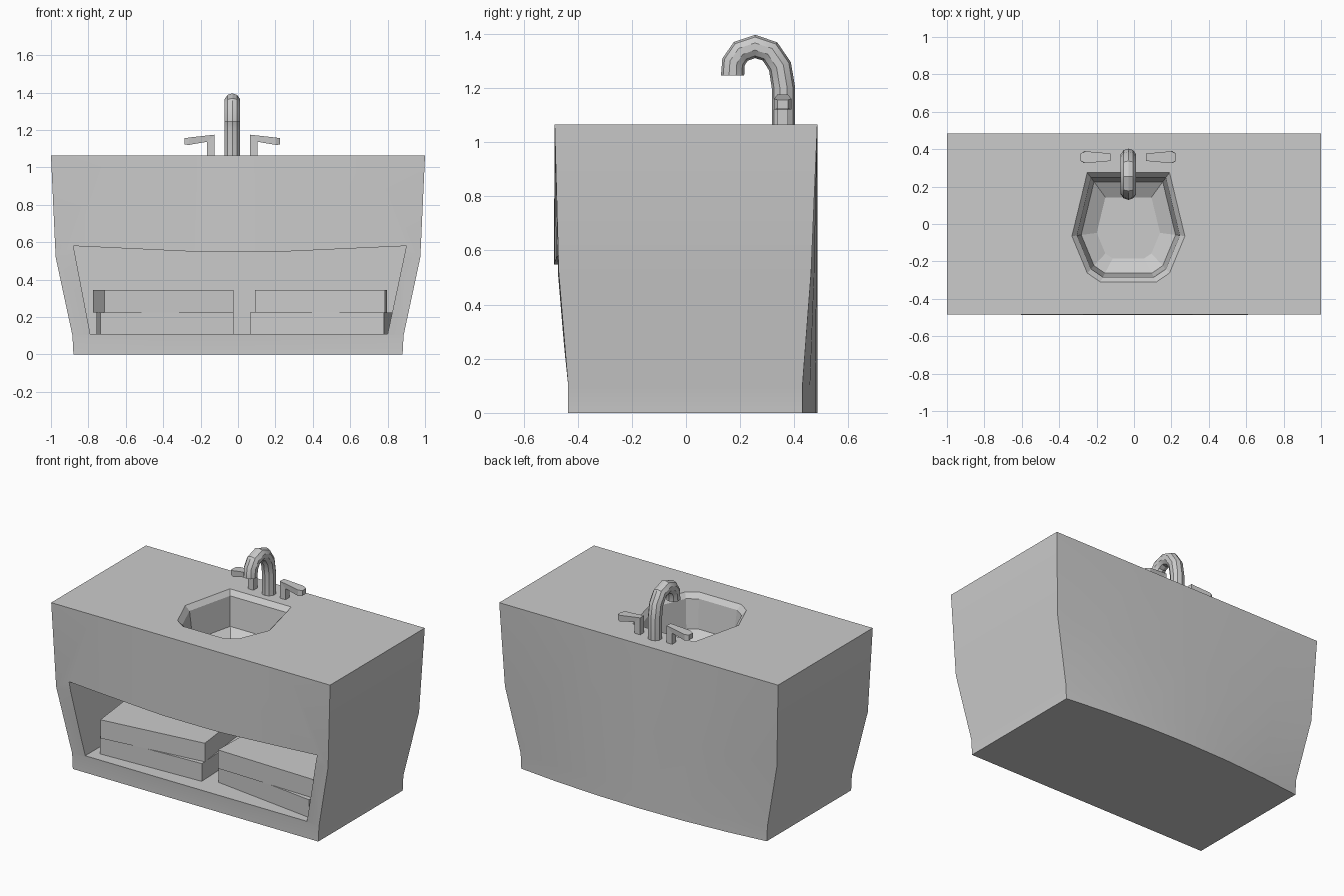
import bpy, bmesh, math

if "Cube" in bpy.data.objects:
    bpy.data.objects.remove(bpy.data.objects["Cube"])

CX = -0.03   # centre line of the basin and taps


def mesh_object(name, bm, smooth=False):
    bmesh.ops.recalc_face_normals(bm, faces=bm.faces)
    me = bpy.data.meshes.new(name)
    bm.to_mesh(me)
    bm.free()
    ob = bpy.data.objects.new(name, me)
    bpy.context.collection.objects.link(ob)
    if smooth:
        smooth_by_angle(ob)
    return ob


def smooth_by_angle(ob, deg=30):
    bpy.ops.object.select_all(action='DESELECT')
    ob.select_set(True)
    bpy.context.view_layer.objects.active = ob
    bpy.ops.object.shade_smooth_by_angle(angle=math.radians(deg))


def loft(name, rings, smooth=False):
    """Skin a closed solid through rings with equal point counts."""
    bm = bmesh.new()
    vs = [[bm.verts.new(p) for p in r] for r in rings]
    n = len(vs[0])
    for a, b in zip(vs, vs[1:]):
        for i in range(n):
            bm.faces.new((a[i], a[(i + 1) % n], b[(i + 1) % n], b[i]))
    bm.faces.new(vs[0])
    bm.faces.new(vs[-1])
    return mesh_object(name, bm, smooth)


def cut(target, cutter):
    cutter.hide_render = True
    mod = target.modifiers.new("cut", 'BOOLEAN')
    mod.object = cutter
    mod.solver = 'EXACT'
    bpy.context.view_layer.objects.active = target
    bpy.ops.object.modifier_apply(modifier=mod.name)
    bpy.data.objects.remove(cutter)


# Cabinet: tapered body with slightly bowed front and back
# level: z, half width, front corner, front centre, back corner, back centre
LEVELS = [(0, .88, -.435, -.435, .43, .485),
          (.1, .885, -.435, -.435, .43, .485),
          (.52, .975, -.47, -.488, .462, .485),
          (1.065, 1.0, -.485, -.485, .485, .485)]
T = [-1, -.7, -.35, 0, .35, .7, 1]
rings = []
for z, hx, f0, f1, b0, b1 in LEVELS:
    front = [(t * hx, f1 + (f0 - f1) * t * t, z) for t in T]
    back = [(t * hx, b1 + (b0 - b1) * t * t, z) for t in reversed(T)]
    rings.append(front + back)
cabinet = loft("cabinet", rings)

# Open shelf recess
opening = [(-.88, .58), (-.2, .548), (.2, .548), (.9, .58), (.8, .11), (-.79, .11)]
cut(cabinet, loft("shelf_cutter", [[(x, y, z) for x, z in opening] for y in (-.7, .35)]))

# Basin: octagonal bowl cut into the worktop
half = [(.22, .275), (.302, -.065), (.22, -.262), (.15, -.31)]
outline = half + [(-x, y) for x, y in reversed(half)]
bowl = [(1.2, 1), (1.065, 1), (1.035, .91), (.85, .835), (.80, .56)]
cut(cabinet, loft("basin_cutter", [
    [(CX + x * s, -.025 + (y + .025) * s, z) for x, y in outline] for z, s in bowl]))
smooth_by_angle(cabinet, 15)

# Spout: bent round tube
path = [(.36, 1.06), (.36, 1.20), (.347, 1.28), (.31, 1.335), (.255, 1.353),
        (.202, 1.335), (.175, 1.295), (.172, 1.245)]
R, SIDES = .043, 10
rings = []
for i, (y, z) in enumerate(path):
    y0, z0 = path[max(i - 1, 0)]
    y1, z1 = path[min(i + 1, len(path) - 1)]
    a = math.atan2(z1 - z0, y1 - y0)
    if i in (0, len(path) - 1):
        a = math.copysign(math.pi / 2, a)
    ring = []
    for k in range(SIDES):
        q = 2 * math.pi * k / SIDES
        u = R * math.cos(q)
        ring.append((CX + R * math.sin(q), y - u * math.sin(a), z + u * math.cos(a)))
    rings.append(ring)
loft("spout", rings, smooth=True)

# Tap handles: post and flared lever, mirrored about the spout
# section: outer (d, z), inner (d, z), half width in y
SECTIONS = [(.095, 1.06, .135, 1.06, .02), (.095, 1.175, .135, 1.137, .02),
            (.23, 1.16, .235, 1.12, .032), (.255, 1.156, .255, 1.123, .02)]
for side, label in ((-1, "left"), (1, "right")):
    loft(label + "_tap_handle", [
        [(CX + side * d0, .357 - w, z0), (CX + side * d0, .357 + w, z0),
         (CX + side * d1, .357 + w, z1), (CX + side * d1, .357 - w, z1)]
        for d0, z0, d1, z1, w in SECTIONS])

# Folded towels: front edge endpoints (x, y) and height range
DEPTH = .5
TOWELS = [("left_lower_towel", (-.735, -.365), (-.025, -.335), .11, .225),
          ("left_upper_towel", (-.715, -.388), (-.025, -.304), .225, .345),
          ("right_lower_towel", (.065, -.29), (.78, -.386), .11, .225),
          ("right_upper_towel", (.09, -.335), (.785, -.352), .225, .345)]
for name, (xa, ya), (xb, yb), z0, z1 in TOWELS:
    length = math.hypot(xb - xa, yb - ya)
    nx, ny = -(yb - ya) / length * DEPTH, (xb - xa) / length * DEPTH
    loft(name, [[(xa, ya, z), (xb, yb, z), (xb + nx, yb + ny, z), (xa + nx, ya + ny, z)]
                for z in (z0, z1)])
